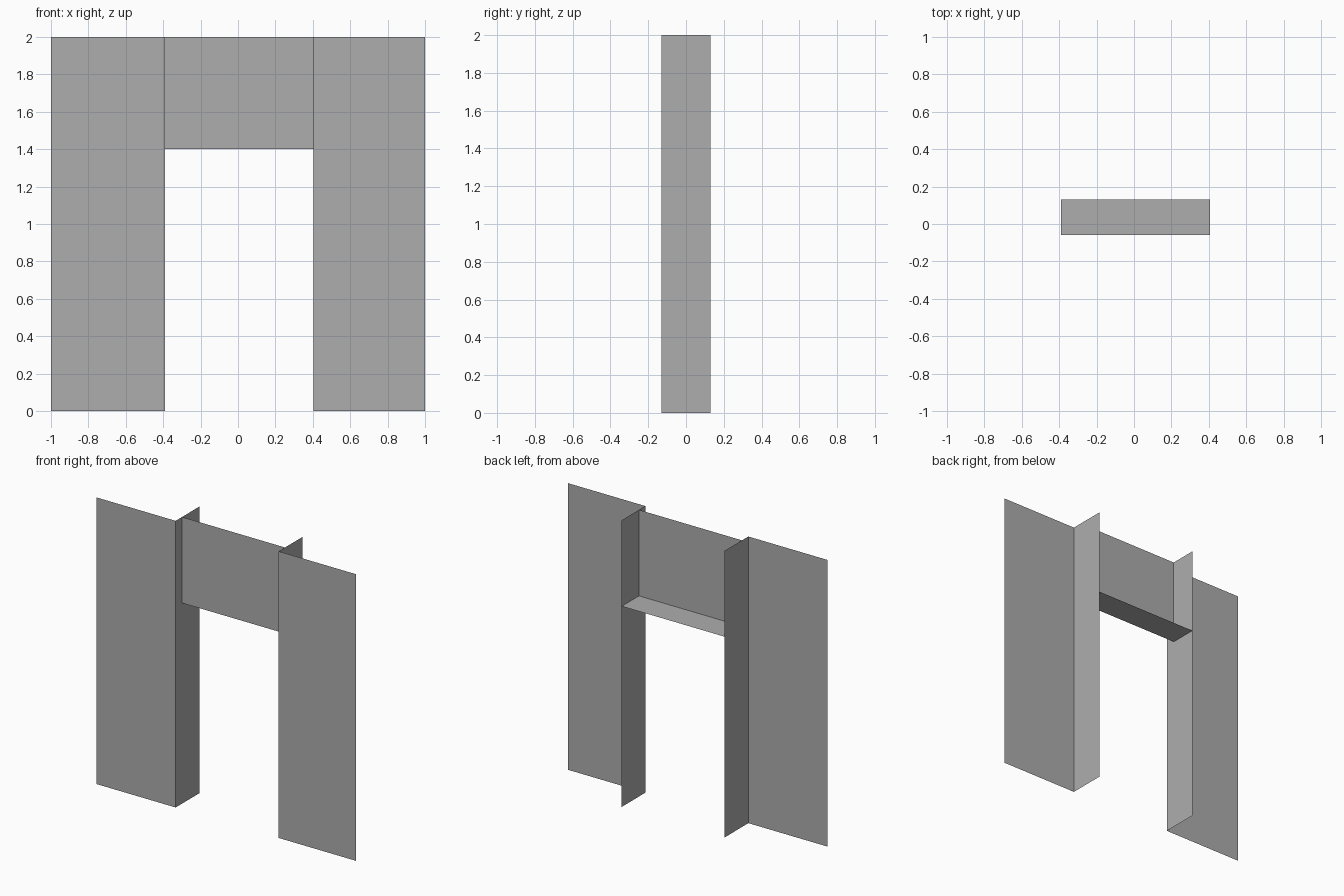
import bpy
from mathutils import Vector

cube = bpy.data.objects.get("Cube")
if cube:
    bpy.data.objects.remove(cube, do_unlink=True)

# One plain grey for every panel
grey = bpy.data.materials.new("plain_grey")
grey.use_nodes = True
colour = (0.42, 0.42, 0.42, 1)
grey.diffuse_color = colour
bsdf = next(n for n in grey.node_tree.nodes if n.type == 'BSDF_PRINCIPLED')
bsdf.inputs["Base Color"].default_value = colour


def panel(name, corner, side_a, side_b):
    """Flat sheet spanned by two sides; its normal is side_a x side_b."""
    c, a, b = Vector(corner), Vector(side_a), Vector(side_b)
    mesh = bpy.data.meshes.new(name)
    mesh.from_pydata([c, c + a, c + a + b, c + b], [], [(0, 1, 2, 3)])
    mesh.materials.append(grey)
    obj = bpy.data.objects.new(name, mesh)
    bpy.context.collection.objects.link(obj)
    return obj


HEIGHT, HEAD = 2.0, 1.4
FRONT, RECESS, BACK = -0.13, -0.06, 0.13
OPEN_R, OPEN_L = -0.39, 0.405
up = (0, 0, HEIGHT)
width = OPEN_L - OPEN_R

# Wall panels on both sides of the opening
panel("right_wall", (-1, FRONT, 0), (OPEN_R + 1, 0, 0), up)
panel("left_wall", (OPEN_L, FRONT, 0), (1 - OPEN_L, 0, 0), up)

# Jambs running back from the wall, facing into the opening
panel("right_jamb", (OPEN_R, FRONT, 0), (0, BACK - FRONT, 0), up)
panel("left_jamb", (OPEN_L, BACK, 0), (0, FRONT - BACK, 0), up)

# Recessed panel over the opening and the soffit beneath it
panel("lintel_front", (OPEN_R, RECESS, HEAD), (width, 0, 0), (0, 0, HEIGHT - HEAD))
panel("lintel_soffit", (OPEN_R, BACK, HEAD), (width, 0, 0), (0, RECESS - BACK, 0))
